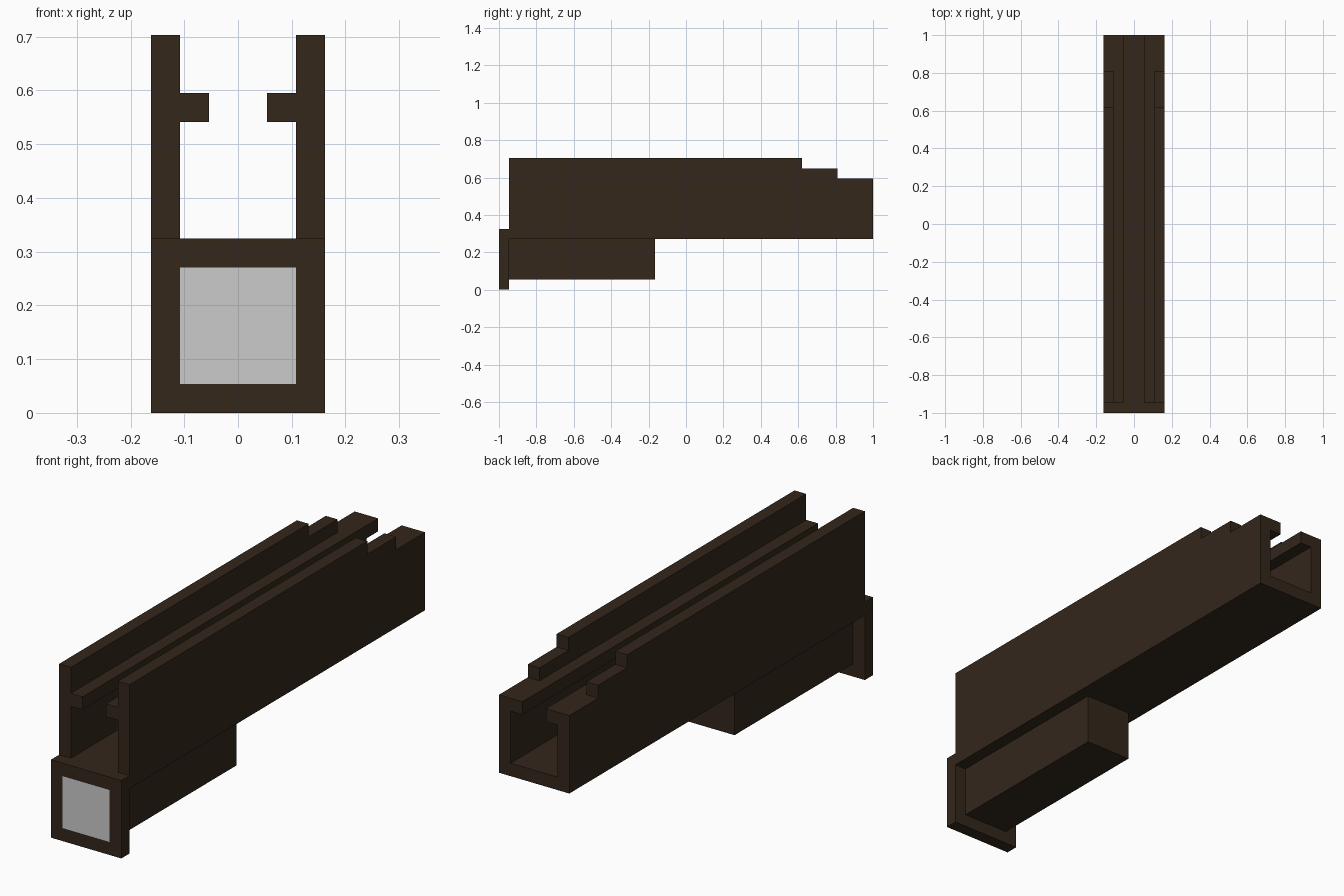
import bpy
import bmesh
from mathutils import Vector

if "Cube" in bpy.data.objects:
    bpy.data.objects.remove(bpy.data.objects["Cube"])

T = 0.0541            # wall thickness, the module of the whole design
W = 3 * T             # half width
FRONT, JOINT, BACK = -1.0, -0.946, 1.0

brown = bpy.data.materials.new("dark_brown")
brown.diffuse_color = (0.033, 0.020, 0.011, 1)
brown.use_nodes = True
brown.node_tree.nodes["Principled BSDF"].inputs["Base Color"].default_value = brown.diffuse_color


def prism(name, polygons, offset, mat=None):
    """Extrude one or more joined flat polygons along offset into a solid."""
    bm = bmesh.new()
    for poly in polygons:
        bm.faces.new([bm.verts.new(p) for p in poly])
    bmesh.ops.remove_doubles(bm, verts=bm.verts[:], dist=1e-5)
    base = bm.faces[:]
    ext = bmesh.ops.extrude_face_region(bm, geom=base, use_keep_orig=True)
    moved = [v for v in ext["geom"] if isinstance(v, bmesh.types.BMVert)]
    bmesh.ops.translate(bm, verts=moved, vec=Vector(offset))
    bmesh.ops.recalc_face_normals(bm, faces=bm.faces[:])
    mesh = bpy.data.meshes.new(name)
    bm.to_mesh(mesh)
    bm.free()
    obj = bpy.data.objects.new(name, mesh)
    bpy.context.collection.objects.link(obj)
    if mat:
        mesh.materials.append(mat)
    return obj


def rect(half, z0, z1, y):
    return [(-half, y, z0), (half, y, z0), (half, y, z1), (-half, y, z1)]


# Square front frame with an opening
outer = rect(W, 0, 6 * T, FRONT)
inner = rect(2 * T, T, 5 * T, FRONT)
ring = [[outer[i], outer[(i + 1) % 4], inner[(i + 1) % 4], inner[i]]
        for i in range(4)]
prism("front_frame", ring, (0, JOINT - FRONT, 0), brown)

# Grey pane filling the opening, flush with the frame
prism("front_pane", [inner], (0, JOINT - FRONT, 0))

# Lower housing behind the frame
prism("lower_housing", [rect(2 * T, T, 5 * T, JOINT)],
      (0, -0.165 - JOINT, 0), brown)

# Open channel with inward lips: half section, mirrored
half = [(3, 5), (3, 13), (2, 13), (2, 11), (1, 11), (1, 10), (2, 10), (2, 6)]
section = half + [(-x, z) for x, z in reversed(half)]
channel = prism("channel", [[(x * T, JOINT, z * T) for x, z in section]],
                (0, BACK - JOINT, 0), brown)

# Two steps cut down the walls at the back
steps = [(0.62, 0.9), (0.62, 12 * T), (0.81, 12 * T),
         (0.81, 11 * T), (1.2, 11 * T), (1.2, 0.9)]
cutter = prism("step_cutter", [[(-0.3, y, z) for y, z in steps]], (0.6, 0, 0))
cutter.hide_render = True
cut = channel.modifiers.new("steps", "BOOLEAN")
cut.operation = "DIFFERENCE"
cut.solver = "EXACT"
cut.object = cutter
bpy.context.view_layer.objects.active = channel
bpy.ops.object.modifier_apply(modifier=cut.name)
bpy.data.objects.remove(cutter)
